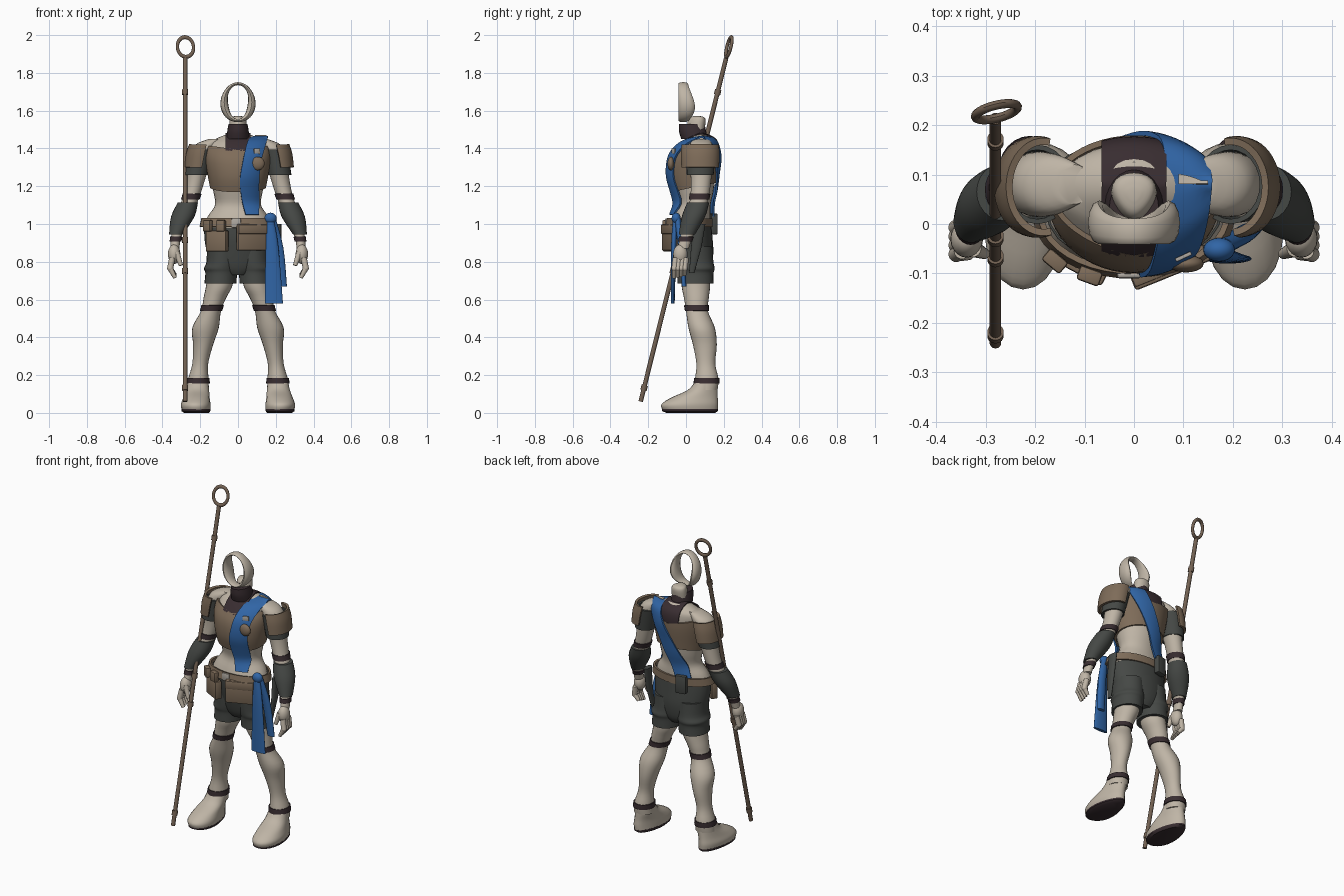
import bpy, bmesh
from math import sin, cos, pi, sqrt, radians, atan2
from mathutils import Vector, Matrix

start_cube = bpy.data.objects.get("Cube")
if start_cube:
    bpy.data.objects.remove(start_cube)


def material(name, rgb):
    m = bpy.data.materials.new(name)
    m.use_nodes = True
    colour = (*rgb, 1)
    m.diffuse_color = colour
    m.node_tree.nodes["Principled BSDF"].inputs["Base Color"].default_value = colour
    return m


SKIN = material("pale skin", (.52, .46, .38))
LEATHER = material("tan leather", (.21, .15, .10))
CLOTH = material("dark grey cloth", (.06, .065, .06))
BLUE = material("blue sash cloth", (.03, .13, .38))
WRAP = material("dark plum wrap", (.04, .026, .03))
WOOD = material("staff wood", (.17, .12, .085))
METAL = material("light buckle", (.42, .39, .35))


def finish(name, bm, mat, thick=0, mirror=False, bevel=0):
    """Turn a bmesh into a shaded object, with optional thickness and mirroring."""
    bmesh.ops.recalc_face_normals(bm, faces=bm.faces)
    mesh = bpy.data.meshes.new(name)
    bm.to_mesh(mesh)
    bm.free()
    ob = bpy.data.objects.new(name, mesh)
    bpy.context.collection.objects.link(ob)
    mesh.materials.append(mat)
    bpy.ops.object.select_all(action='DESELECT')
    ob.select_set(True)
    bpy.context.view_layer.objects.active = ob
    if thick:
        mod = ob.modifiers.new("thickness", 'SOLIDIFY')
        mod.thickness, mod.offset = thick, 0
    if bevel:
        mod = ob.modifiers.new("soft edges", 'BEVEL')
        mod.width, mod.segments = bevel, 2
    if mirror:
        ob.modifiers.new("both sides", 'MIRROR').use_mirror_merge = False
    for mod in list(ob.modifiers):
        bpy.ops.object.modifier_apply(modifier=mod.name)
    bpy.ops.object.shade_smooth_by_angle(angle=radians(40))
    return ob


def grid(name, rows, mat, around=True, loop=False, caps=False, **kw):
    """Skin a list of equal rows of points."""
    bm = bmesh.new()
    vs = [[bm.verts.new(p) for p in row] for row in rows]
    n, m = len(vs), len(vs[0])
    for i in range(n if loop else n - 1):
        for j in range(m if around else m - 1):
            a, b = vs[i], vs[(i + 1) % n]
            k = (j + 1) % m
            bm.faces.new((a[j], a[k], b[k], b[j]))
    if caps:
        bm.faces.new(vs[0])
        bm.faces.new(vs[-1])
    return finish(name, bm, mat, **kw)


def smooth(rings, steps=4):
    """Catmull-Rom curve through ring tuples (x, y, z, half width, half depth)."""
    out = []
    for i in range(len(rings) - 1):
        a, b, c, d = (rings[max(0, min(len(rings) - 1, i + k))] for k in (-1, 0, 1, 2))
        for s in range(steps):
            t = s / steps
            out.append(tuple(q + t / 2 * (r - p + t * (2 * p - 5 * q + 4 * r - e + t * (3 * (q - r) + e - p)))
                             for p, q, r, e in zip(a, b, c, d)))
    return out + [rings[-1]]


def section(rings, z):
    """Ring of a limb or torso at a given height."""
    for a, b in zip(rings, rings[1:]):
        if min(a[2], b[2]) <= z <= max(a[2], b[2]) and a[2] != b[2]:
            t = (z - a[2]) / (b[2] - a[2])
            return tuple(p + t * (q - p) for p, q in zip(a, b))
    return min(rings, key=lambda r: abs(r[2] - z))


def on_ring(r, ang, off=0, taper=0):
    return (r[0] + (r[3] + off) * sin(ang) * (1 + taper * cos(ang)), r[1] - (r[4] + off) * cos(ang), r[2])


def tube(name, rings, mat, arc=None, off=0, taper=0, segs=24, **kw):
    if arc:
        angles = [radians(arc[0] + (arc[1] - arc[0]) * j / segs) for j in range(segs + 1)]
    else:
        angles = [2 * pi * j / segs for j in range(segs)]
    rows = [[on_ring(r, a, off, taper) for a in angles] for r in rings]
    return grid(name, rows, mat, around=not arc, caps=not arc and not kw.get("thick"), **kw)


def band(name, limb, z, height, mat, off=.003, **kw):
    rings = [section(limb, z + height * k) for k in (-.5, 0, .5)]
    return tube(name, rings, mat, off=off, thick=.006, **kw)


def box(name, loc, size, mat, turn=0, bevel=.006):
    bm = bmesh.new()
    place = Matrix.Translation(loc) @ Matrix.Rotation(radians(turn), 4, 'Z')
    bmesh.ops.create_cube(bm, size=1, matrix=place @ Matrix.Diagonal((*size, 1)))
    return finish(name, bm, mat, bevel=bevel)


def ball(name, loc, size, mat, **kw):
    bm = bmesh.new()
    bmesh.ops.create_uvsphere(bm, u_segments=20, v_segments=12, radius=1,
                              matrix=Matrix.Translation(loc) @ Matrix.Diagonal((*size, 1)))
    return finish(name, bm, mat, **kw)


def rod(name, a, b, radius, mat, end=None, **kw):
    a, b = Vector(a), Vector(b)
    bm = bmesh.new()
    turn = (b - a).to_track_quat('Z', 'Y').to_matrix().to_4x4()
    bmesh.ops.create_cone(bm, cap_ends=True, segments=14, radius1=radius, radius2=end or radius,
                          depth=(b - a).length, matrix=Matrix.Translation((a + b) / 2) @ turn)
    return finish(name, bm, mat, **kw)


# Torso
torso = smooth([(0, .02, .98, .185, .11), (0, .03, 1.04, .16, .10), (0, .04, 1.10, .122, .09),
                (0, .04, 1.17, .13, .105), (0, .035, 1.25, .145, .12), (0, .045, 1.35, .16, .12),
                (0, .07, 1.42, .155, .092), (0, .08, 1.45, .12, .07), (0, .08, 1.475, .06, .045)])
tube("torso", torso, SKIN)


def drape(name, stations, off, mat, thick):
    """Cloth strip over the torso; stations are (z, x start, x end, -1 front / 0 top / 1 back)."""
    rows = []
    for z, x0, x1, side in smooth(stations, 5):
        r = section(torso, z)
        row = []
        for j in range(9):
            x = x0 + (x1 - x0) * j / 8
            bulge = sqrt(max(.06, 1 - (x / (r[3] + off)) ** 2))
            row.append((x, r[1] + side * (r[4] + off) * bulge, z + off / 2))
        rows.append(row)
    return grid(name, rows, mat, around=False, thick=thick)


# Chest armour, lower in front than behind
rows = []
for k in range(9):
    row = []
    for j in range(48):
        ang = 2 * pi * j / 48
        low, high = 1.195 - .025 * cos(ang), 1.38 + .03 * abs(sin(ang)) + .008 * cos(ang)
        row.append(on_ring(section(torso, low + (high - low) * k / 8), ang, .008))
    rows.append(row)
grid("chest_armour", rows, LEATHER, thick=.012)

# Collar, sash and clasp
drape("collar", [(1.38, -.065, .065, -1), (1.43, -.065, .065, -1), (1.46, -.065, .065, -.8),
                 (1.475, -.065, .065, 0), (1.46, -.065, .065, .8), (1.42, -.065, .065, 1),
                 (1.34, -.06, .06, 1)], .007, WRAP, .008)
drape("shoulder_sash", [(1.04, .04, .11, -1), (1.12, .02, .11, -1), (1.22, .01, .11, -1), (1.32, .025, .12, -1),
                        (1.41, .045, .145, -1), (1.44, .06, .155, -.7), (1.452, .065, .158, 0),
                        (1.44, .06, .155, .8), (1.37, .035, .13, 1), (1.25, -.03, .065, 1),
                        (1.12, -.09, .005, 1), (1.03, -.12, -.03, 1)], .018, BLUE, .01)
drape("sash_shoulder_patch", [(1.455, .09, .15, 0), (1.453, .09, .15, .3)], .024, SKIN, .008)
ball("sash_clasp", (.105, -.08, 1.32), (.036, .018, .036), LEATHER)
box("sash_tag", (.10, -.066, 1.385), (.035, .008, .028), METAL, 25, .002)

# Neck and hollow hood
tube("neck_wrap", smooth([(0, .045, 1.45, .06, .07), (0, .035, 1.49, .057, .072), (0, .03, 1.53, .05, .068)]), WRAP)
tube("neck_stump", smooth([(0, .05, 1.50, .045, .048), (0, .057, 1.545, .043, .047), (0, .06, 1.565, .035, .036),
                           (0, .06, 1.572, .012, .012)]), SKIN, taper=-.3)
rows = []
for i in range(40):
    a = 2 * pi * i / 40
    side = sin(a) ** 2
    low = side * (1 + .7 * cos(a))
    wide, deep = .008 + .012 * low, .026 + .016 * low
    row = []
    for j in range(12):
        b = 2 * pi * j / 12
        radial = wide * cos(b)
        row.append(((.073 + radial) * sin(a), -.015 + .017 * low + deep * sin(b),
                    1.645 - (.098 + radial) * cos(a)))
    rows.append(row)
grid("hood_ring", rows, SKIN, loop=True)

# Arms
arm = smooth([(.12, .08, 1.45, .035, .04), (.165, .08, 1.42, .06, .06), (.195, .08, 1.36, .06, .066),
              (.22, .08, 1.25, .05, .055), (.24, .075, 1.17, .045, .05), (.26, .065, 1.11, .043, .048),
              (.295, .04, 1.03, .048, .05), (.325, .005, .94, .028, .034), (.335, -.015, .87, .024, .03)])
tube("arms", arm, SKIN, mirror=True)
band("elbow_bands", arm, 1.145, .03, WRAP, mirror=True)
band("wrist_bands", arm, .92, .025, WRAP, mirror=True)
tube("bracers", smooth([(.265, .065, 1.115, .053, .058), (.292, .04, 1.04, .062, .062),
                        (.328, .005, .945, .037, .043)]), CLOTH, mirror=True)
tube("arm_sleeves", [(.195, .08, 1.395, .064, .075), (.22, .075, 1.26, .058, .066)], CLOTH, thick=.01, mirror=True)

# Shoulder guards, the right one sitting closer in and wrapping further forward
for name, side, x, start in (("left_shoulder_guard", 1, .195, 5), ("right_shoulder_guard", -1, .182, -12)):
    tube(name, smooth([(side * x, .075, 1.42, .07, .092), (side * (x + .012), .075, 1.37, .074, .096),
                       (side * (x + .025), .075, 1.30, .069, .093)]),
         LEATHER, arc=(side * start, side * 190), thick=.014)

# Hands with curled fingers
ball("palms", (.338, -.03, .84), (.033, .038, .052), SKIN, mirror=True)
for i, finger in enumerate(("index", "middle", "ring", "little")):
    y = -.055 + .018 * i
    knuckle, joint, tip = (.348, y, .82), (.359, y - .006, .765), (.333, y - .008, .715 + .005 * i)
    rod(finger + "_finger_base", knuckle, joint, .016, SKIN, mirror=True)
    ball(finger + "_finger_joint", joint, (.016, .016, .016), SKIN, mirror=True)
    rod(finger + "_finger_tip", joint, tip, .015, SKIN, .01, mirror=True)
rod("thumbs", (.325, -.05, .85), (.302, -.06, .78), .017, SKIN, .011, mirror=True)

# Legs and feet
leg = smooth([(.085, .05, .80, .066, .075), (.098, .052, .68, .07, .076), (.122, .055, .61, .06, .066),
              (.143, .058, .54, .053, .058), (.172, .083, .45, .07, .07), (.185, .10, .36, .053, .063),
              (.20, .105, .26, .042, .05), (.21, .11, .18, .054, .062), (.212, .105, .12, .058, .062)])
tube("legs", leg, SKIN, mirror=True)
band("knee_bands", leg, .555, .03, WRAP, mirror=True)
band("ankle_bands", leg, .17, .03, WRAP, mirror=True)
tube("feet", smooth([(.222, .022, .012, .074, .146), (.224, .02, .045, .077, .15), (.22, .044, .08, .069, .124),
                     (.214, .088, .12, .06, .08), (.212, .106, .16, .054, .062)]), SKIN, taper=.2, mirror=True)
tube("soles", [(.22, .025, 0, .064, .13), (.223, .021, .01, .076, .148), (.223, .021, .02, .076, .148)],
     WRAP, taper=.2, mirror=True)

# Shorts
tube("shorts_seat", smooth([(0, .025, 1.01, .178, .108), (0, .03, .93, .178, .11), (0, .04, .85, .165, .105),
                            (0, .045, .77, .14, .09), (0, .045, .73, .07, .07)]), CLOTH)
tube("shorts_legs", smooth([(.08, .04, .88, .085, .10), (.082, .045, .80, .085, .10), (.09, .05, .765, .09, .102),
                            (.089, .05, .74, .084, .096), (.093, .05, .685, .085, .096)]), CLOTH, mirror=True)

# Belt, pouches and sheath
tube("belt", [(0, .015, .985, .198, .12), (0, .02, 1.03, .188, .115)], LEATHER, thick=.012, segs=40)
box("belt_buckle", (-.01, -.104, 1.005), (.05, .012, .05), METAL)
box("left_bag", (.07, -.083, .93), (.16, .035, .14), LEATHER, 22)
box("left_bag_flap", (.073, -.088, .972), (.164, .035, .05), LEATHER, 22)
box("right_bag", (-.11, -.08, .91), (.12, .04, .11), LEATHER, -28)
for x, y, turn in ((-.16, -.075, -40), (-.09, -.105, -20)):
    box("small_pouch", (x, y, .99), (.048, .03, .06), LEATHER, turn)
box("back_pouch", (-.07, .145, 1.0), (.065, .035, .11), CLOTH, 12)
tube("hip_sheath", [(.205, .03, .74, .008, .014), (.215, .055, .88, .014, .028), (.215, .07, 1.0, .016, .033)], CLOTH)

# Hip scarf
ball("scarf_knot", (.172, -.052, 1.03), (.032, .024, .03), BLUE)
tube("scarf_front_tail", smooth([(.17, -.055, 1.03, .018, .014), (.18, -.065, .88, .034, .014),
                                 (.19, -.07, .58, .048, .01)]), BLUE)
tube("scarf_side_tail", smooth([(.18, -.045, 1.03, .02, .016), (.215, -.025, .87, .026, .016),
                                (.235, -.01, .67, .024, .012)]), BLUE)

# Staff with collars and a ring head
foot, head = Vector((-.28, -.24, .06)), Vector((-.28, .213, 1.88))
rod("staff_shaft", foot, head, .012, WOOD)
for t in (.04, .38, .47, .90):
    mid, half = foot.lerp(head, t), (head - foot).normalized() * .014
    rod("staff_collar", mid - half, mid + half, .017, WOOD)
tilt = atan2(head.y - foot.y, head.z - foot.z)
spin = Matrix.Rotation(radians(14), 3, 'Z') @ Matrix.Rotation(-tilt, 3, 'X')
rows = []
for i in range(32):
    a = 2 * pi * i / 32
    ring = [(.044 + .009 * cos(2 * pi * j / 10), .009 * sin(2 * pi * j / 10)) for j in range(10)]
    rows.append([Vector((-.278, .227, 1.937)) + spin @ Vector((r * cos(a), d, 1.22 * r * sin(a))) for r, d in ring])
grid("staff_ring", rows, WOOD, loop=True)
